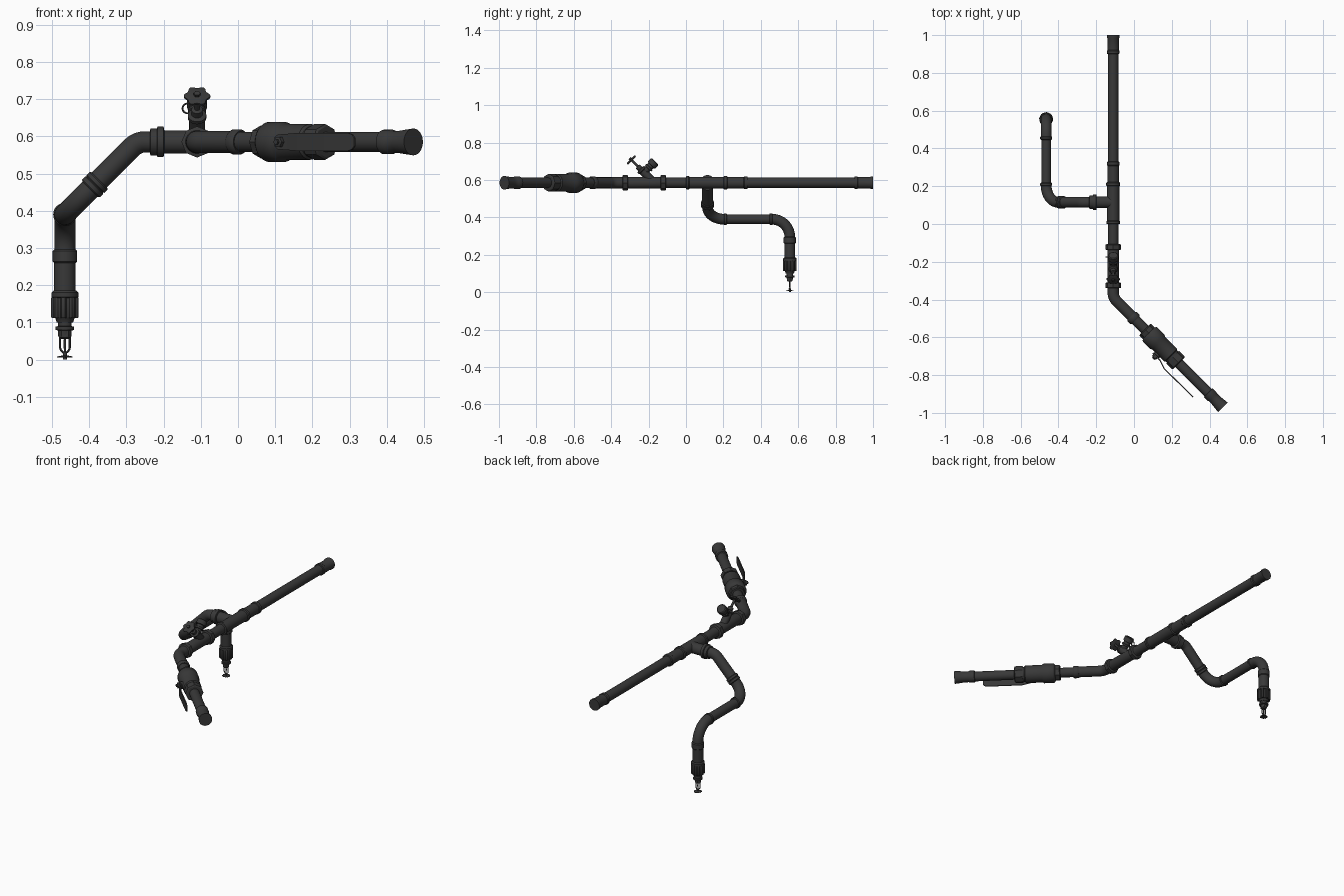
import bpy, bmesh, math
from mathutils import Vector as V

if "Cube" in bpy.data.objects:
    bpy.data.objects.remove(bpy.data.objects["Cube"])

mat = bpy.data.materials.new("black_metal")
mat.diffuse_color = (0.04, 0.04, 0.04, 1)
mat.use_nodes = True
mat.node_tree.nodes["Principled BSDF"].inputs["Base Color"].default_value = mat.diffuse_color


def finish(name, bm):
    bmesh.ops.recalc_face_normals(bm, faces=bm.faces)
    me = bpy.data.meshes.new(name)
    bm.to_mesh(me)
    bm.free()
    ob = bpy.data.objects.new(name, me)
    bpy.context.collection.objects.link(ob)
    me.materials.append(mat)
    bpy.ops.object.select_all(action='DESELECT')
    ob.select_set(True)
    bpy.context.view_layer.objects.active = ob
    bpy.ops.object.shade_smooth_by_angle(angle=math.radians(35))
    return ob


def frame(d):
    d = V(d).normalized()
    side = d.cross(V((0, 0, 1)))
    side = V((1, 0, 0)) if side.length < 0.01 else side.normalized()
    return d, side, side.cross(d)


def skin(bm, rings):
    loops = [[bm.verts.new(p) for p in ring] for ring in rings]
    n = len(loops[0])
    for a, b in zip(loops, loops[1:]):
        for i in range(n):
            j = (i + 1) % n
            bm.faces.new((a[i], a[j], b[j], b[i]))
    bm.faces.new(loops[0][::-1])
    bm.faces.new(loops[-1])


def lathe(name, origin, d, prof, n=40, shape=lambda i: 1.0):
    """Revolve (distance, radius) pairs along direction d."""
    d, u, w = frame(d)
    o = V(origin)
    bm = bmesh.new()
    skin(bm, [[o + d * s + (u * math.cos(math.tau * i / n) + w * math.sin(math.tau * i / n)) * r * shape(i)
               for i in range(n)] for s, r in prof])
    return finish(name, bm)


def sweep(name, pts, r, trims, n=32):
    """Tube through points with an arc at every inner corner."""
    pts = [V(p) for p in pts]
    path = [pts[0]]
    for k, t in enumerate(trims):
        a, p, b = pts[k:k + 3]
        d1, d2 = (p - a).normalized(), (b - p).normalized()
        ang = d1.angle(d2)
        rad = t / math.tan(ang / 2)
        nn = (d2 - d1 * d1.dot(d2)).normalized()
        path += [p - d1 * t + d1 * rad * math.sin(ang * i / 14) + nn * rad * (1 - math.cos(ang * i / 14))
                 for i in range(15)]
    path.append(pts[-1])
    tang = [(path[min(i + 1, len(path) - 1)] - path[max(i - 1, 0)]).normalized() for i in range(len(path))]
    d, u, w = frame(tang[0])
    bm, rings = bmesh.new(), []
    for p, t in zip(path, tang):
        u = (u - t * u.dot(t)).normalized()
        w = u.cross(t)
        rings.append([p + (u * math.cos(math.tau * i / n) + w * math.sin(math.tau * i / n)) * r for i in range(n)])
    skin(bm, rings)
    return finish(name, bm)


def collar(name, o, d, s, r=0.034, h=0.012):
    return lathe(name, V(o) + V(d).normalized() * s, d,
                 [(-h, r - .004), (-h * .6, r), (h * .6, r), (h, r - .004)])


X, Z, BY = -0.11, 0.585, 0.115
Y = (0, 1, 0)
bend = V((X, -0.39, Z))
D = V((1, -1, 0)).normalized()
S = V((-1, -1, 0)).normalized()

# Main run: straight pipe, 45 degree elbow, diagonal pipe
sweep("main_pipe", [(X, 1, Z), bend, bend + D * 0.82], 0.027, [0.025])
lathe("rear_end_fitting", (X, 0.9, Z), Y,
      [(0, .029), (.002, .033), (.016, .033), (.02, .030), (.082, .030), (.088, .033), (.1, .033)])
lathe("front_end_fitting", bend + D * 0.71, D,
      [(0, .029), (.002, .033), (.03, .033), (.035, .030), (.06, .030), (.085, .033), (.112, .036)])
sweep("lower_elbow", [(X, -0.33, Z), bend, bend + D * 0.15], 0.0295, [0.025])
collar("elbow_collar", bend, D, 0.152, 0.034, 0.016)

# Tee and reducer coupling
lathe("tee_body", (X, 0, Z), Y,
      [(0, .032), (.002, .036), (.014, .036), (.018, .032), (.2, .032), (.204, .037), (.218, .037), (.222, .031),
       (.308, .031), (.312, .034), (.328, .034), (.33, .029)])
lathe("tee_branch", (X, BY, Z), (-1, 0, 0),
      [(0, .031), (.088, .031), (.09, .041), (.106, .041), (.108, .036), (.125, .036), (.127, .029)])

# Branch pipe with its elbows
corner, drop = V((-0.465, BY, 0.39)), V((-0.465, 0.555, 0.39))
knee = V((-0.27, BY, Z))
sweep("branch_pipe", [(X - .08, BY, Z), knee, corner, drop, drop - V((0, 0, .15))], 0.026, [.02, .095, .095])
I = (knee - corner).normalized()
sweep("knee_elbow", [(X - .1, BY, Z), knee, corner + I * .13], 0.0285, [.02])
sweep("bottom_elbow", [corner + I * .12, corner, corner + V(Y) * .095], 0.0285, [.09])
sweep("drop_elbow", [drop - V(Y) * .1, drop, drop - V((0, 0, .11))], 0.0285, [.095])
for nm, o, d, s in (("knee_collar", corner, I, .122), ("knee_collar_upper", corner, I, .105),
                    ("run_collar_front", corner, Y, .095), ("run_collar_rear", drop, Y, -.1)):
    collar(nm, o, d, s, 0.0315 if s == .095 or s < 0 else 0.034, 0.009)

# Sprinkler adapter with grip lugs
base = V((-0.465, 0.555, 0))
UP = (0, 0, 1)
lathe("drop_coupling", base, UP,
      [(.1, .022), (.112, .026), (.115, .029), (.26, .029), (.264, .033), (.292, .033), (.297, .028)])
lathe("grip_nut", base, UP, [(.112, .035), (.115, .037), (.165, .037), (.168, .035)], 48,
      lambda i: 1 if i % 6 < 3 else .84)
lathe("grip_ring", base, UP, [(.166, .032), (.168, .036), (.18, .036), (.186, .030)])

# Sprinkler head
lathe("head_thread", base, UP,
      [(.056, .010), (.06, .015), (.078, .017), (.08, .025), (.089, .025), (.09, .018), (.102, .018)])
lathe("head_wrench_boss", base, UP, [(.062, .018), (.078, .018)], 6)
for k in (-1, 1):
    sweep("frame_arm", [base + V((k * .013, 0, .064)), base + V((k * .013, 0, .026)), base + V((0, 0, .016))],
          0.0028, [.008], 10)
lathe("glass_bulb", base, UP, [(.018, .002), (.026, .003), (.042, .0035), (.06, .003)], 12)
lathe("deflector_hub", base, UP, [(.0, .003), (.001, .005), (.02, .006), (.022, .004)], 16)
lathe("deflector", base, UP, [(.006, .021), (.0085, .021), (.011, .008)], 48, lambda i: 1 if i % 4 < 3 else .75)

# Drain valve saddle on the main run
lathe("drain_body", (X, 0, Z), Y, [(-.35, .027), (-.34, .031), (-.12, .031), (-.1, .027)])
for y in (-.34, -.137):
    lathe("drain_nut", (X, y, Z), Y, [(0, .036), (.003, .042), (.027, .042), (.03, .036)], 8)
A, O = V((0, -1, 1)).normalized(), V((0, 1, 1)).normalized()
tap = V((X, -.225, .64))
lathe("drain_barrel", tap - A * .06, A,
      [(0, .021), (.07, .021), (.074, .025), (.084, .025), (.088, .015), (.105, .015), (.108, .007), (.158, .006)], 24)
lathe("drain_outlet", tap - O * .01, O,
      [(0, .018), (.04, .018), (.042, .024), (.05, .024), (.052, .02), (.064, .02), (.066, .027), (.09, .027),
       (.094, .022)], 32)
lathe("handwheel", tap + A * .09, A, [(0, .028), (.002, .032), (.008, .032), (.01, .028)], 48,
      lambda i: 1 + .11 * math.cos(math.tau * i / 8))
lathe("handwheel_nut", tap + A * .094, A, [(0, .009), (.014, .009)], 6)
bpy.ops.mesh.primitive_torus_add(major_radius=.013, minor_radius=.0025, major_segments=24, minor_segments=8,
                                 location=(X - .026, -.175, .675), rotation=(math.pi / 2, 0, 0))
ring = bpy.context.object
ring.name = "cap_ring"
ring.data.materials.append(mat)
bpy.ops.object.shade_smooth_by_angle()

# Ball valve on the diagonal run
lathe("ball_valve_body", bend + D * .24, D,
      [(.02, .03), (.03, .05), (.036, .054), (.09, .054), (.1, .048), (.19, .048), (.196, .042), (.22, .04)])
lathe("ball_valve_inlet_nut", bend + D * .238, D, [(0, .039), (.004, .044), (.034, .044)], 8)
lathe("ball_valve_outlet_nut", bend + D * .445, D, [(0, .048), (.042, .048), (.046, .042)], 8)
hub = bend + D * .378
lathe("valve_stem", hub, S, [(0, .02), (.054, .02), (.056, .013), (.072, .013)], 24)
lathe("valve_stem_nut", hub, S, [(.06, .015), (.072, .015), (.074, .008), (.08, .008)], 6)
bm = bmesh.new()
# Lever: strap along the pipe with a step outward and rounded tip
rings = [[hub + D * s + S * (o + t) + V((0, 0, h * hw)) for t, h in ((0, -1), (.006, -1), (.006, 1), (0, 1))]
         for s, o, hw in ((-.022, .056, .012), (-.01, .056, .02), (.03, .056, .022), (.078, .072, .024),
                          (.27, .07, .024), (.286, .07, .02), (.294, .07, .011))]
skin(bm, rings)
finish("valve_lever", bm)
